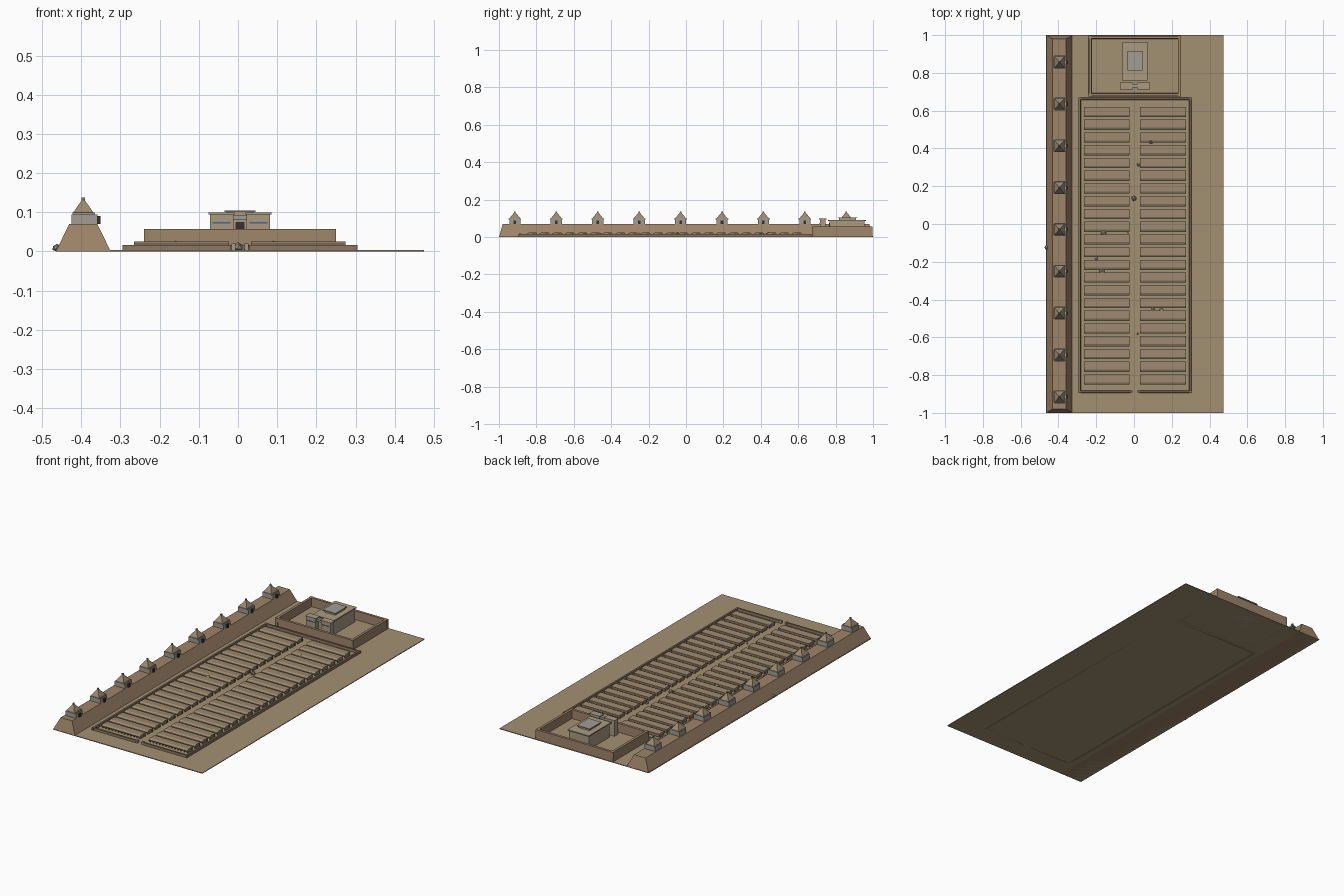
import bpy, bmesh, math, random
from mathutils import Vector

if "Cube" in bpy.data.objects:
    bpy.data.objects.remove(bpy.data.objects["Cube"])

random.seed(4)
XC = 0.005  # centre line of the compound


def material(name, r, g, b):
    m = bpy.data.materials.new(name)
    m.diffuse_color = (r, g, b, 1)
    m.use_nodes = True
    m.node_tree.nodes["Principled BSDF"].inputs["Base Color"].default_value = m.diffuse_color
    return m


SAND = material("sand", 0.36, 0.28, 0.17)
EARTH = material("rammed_earth", 0.34, 0.23, 0.14)
CLAY = material("dark_clay", 0.25, 0.17, 0.11)
ROOF = material("roof_clay", 0.33, 0.25, 0.16)
STONE = material("grey_stone", 0.36, 0.34, 0.29)
PALE = material("pale_plaster", 0.40, 0.33, 0.22)
DARK = material("dark_opening", 0.04, 0.03, 0.03)
BLUE = material("blue_tile", 0.06, 0.13, 0.32)


def add_box(bm, x0, x1, y0, y1, z0, z1, tx=0.0, ty=0.0):
    """Box whose top is inset by tx, ty."""
    lo = [bm.verts.new(p) for p in ((x0, y0, z0), (x1, y0, z0), (x1, y1, z0), (x0, y1, z0))]
    hi = [bm.verts.new(p) for p in ((x0 + tx, y0 + ty, z1), (x1 - tx, y0 + ty, z1),
                                    (x1 - tx, y1 - ty, z1), (x0 + tx, y1 - ty, z1))]
    bm.faces.new(lo[::-1])
    bm.faces.new(hi)
    for i in range(4):
        j = (i + 1) % 4
        bm.faces.new((lo[i], lo[j], hi[j], hi[i]))


def add_prism(bm, profile, x0, x1):
    """Extrude a (y, z) profile along x."""
    a = [bm.verts.new((x0, y, z)) for y, z in profile]
    b = [bm.verts.new((x1, y, z)) for y, z in profile]
    bm.faces.new(a[::-1])
    bm.faces.new(b)
    for i in range(len(a)):
        j = (i + 1) % len(a)
        bm.faces.new((a[i], a[j], b[j], b[i]))


def finish(bm, name, mat):
    bmesh.ops.recalc_face_normals(bm, faces=bm.faces)
    me = bpy.data.meshes.new(name)
    bm.to_mesh(me)
    bm.free()
    me.materials.append(mat)
    ob = bpy.data.objects.new(name, me)
    bpy.context.collection.objects.link(ob)
    return ob


def boxes(name, mat, items):
    bm = bmesh.new()
    for it in items:
        add_box(bm, *it)
    return finish(bm, name, mat)


# Ground slab
boxes("ground", SAND, [(-0.465, 0.475, -1, 1, 0, 0.004)])

# Long sloping rampart
boxes("rampart", EARTH, [(-0.465, -0.325, -1, 1, 0, 0.07, 0.034, 0.02)])

# Watchtowers along the rampart
TX = -0.395
bodies, caps, roofs, doors, finials = [], [], [], [], []
for i in range(9):
    y = -0.915 + i * 0.2215
    bodies.append((TX - 0.03, TX + 0.036, y - 0.03, y + 0.03, 0.069, 0.094))
    caps.append((TX - 0.027, TX + 0.03, y - 0.034, y + 0.034, 0.094, 0.099))
    roofs.append((TX - 0.026, TX + 0.026, y - 0.03, y + 0.03, 0.099, 0.132, 0.023, 0.027))
    finials.append((TX - 0.004, TX + 0.004, y - 0.004, y + 0.004, 0.131, 0.138))
    doors.append((TX + 0.03, TX + 0.044, y - 0.007, y + 0.007, 0.07, 0.09))
boxes("watchtower_body", STONE, bodies)
boxes("watchtower_cap", STONE, caps)
boxes("watchtower_roof", ROOF, roofs)
boxes("watchtower_finial", ROOF, finials)
boxes("watchtower_door", DARK, doors)


def wall_ring(name, mat, x0, x1, y0, y1, h, t, gap=0.0, batter=0.0):
    parts = [(x0, x0 + t, y0, y1, 0, h, batter, 0),
             (x1 - t, x1, y0, y1, 0, h, batter, 0),
             (x0, x1, y1 - t, y1, 0, h, 0, batter)]
    if gap:
        parts += [(x0, XC - gap, y0, y0 + t, 0, h, 0, batter),
                  (XC + gap, x1, y0, y0 + t, 0, h, 0, batter)]
    else:
        parts.append((x0, x1, y0, y0 + t, 0, h, 0, batter))
    return boxes(name, mat, parts)


# Low compound wall with a gate gap in front
wall_ring("compound_wall", CLAY, XC - 0.3, XC + 0.3, -0.895, 0.67, 0.017, 0.014, 0.023, 0.002)
boxes("compound_gate_post", STONE, [(XC + s * 0.017 - 0.005, XC + s * 0.017 + 0.005, -0.893, -0.881, 0, 0.02)
                                    for s in (-1, 1)])

# Two blocks of long low cell rows with lean-to roofs
bw, br, bd = bmesh.new(), bmesh.new(), bmesh.new()
for i in range(22):
    y = -0.85 + i * 0.0674
    for x0 in (XC - 0.27, XC + 0.028):
        x1 = x0 + 0.242
        add_box(bw, x0, x1, y + 0.042, y + 0.05, 0.003, 0.02)
        add_prism(br, [(y, 0.015), (y + 0.054, 0.02), (y + 0.054, 0.023), (y + 0.012, 0.025), (y, 0.019)], x0, x1)
        for k in range(13):
            xd = x0 + 0.002 + k * 0.0195
            add_box(bd, xd, xd + 0.004, y + 0.006, y + 0.043, 0.003, 0.017)
finish(bw, "cell_row_back_wall", CLAY)
finish(br, "cell_row_roof", ROOF)
finish(bd, "cell_divider", CLAY)

# Inner court: tall walls and floor
wall_ring("court_wall", EARTH, XC - 0.245, XC + 0.245, 0.675, 0.998, 0.057, 0.018, 0, 0.002)
boxes("court_floor", SAND, [(XC - 0.23, XC + 0.23, 0.69, 0.985, 0, 0.008)])

# Main hall with stepped flat roofs
boxes("hall_body", PALE, [(XC - 0.062, XC + 0.062, 0.768, 0.955, 0, 0.085)])
boxes("hall_roof", PALE, [(XC - 0.067, XC + 0.067, 0.76, 0.963, 0.085, 0.091)])
boxes("hall_upper_storey", PALE, [(XC - 0.034, XC + 0.034, 0.818, 0.91, 0.091, 0.101)])
boxes("hall_upper_roof", STONE, [(XC - 0.04, XC + 0.04, 0.812, 0.916, 0.101, 0.105)])

# Twin gate towers in front of the hall, with blue bands and a passage between
towers, tops, bands = [], [], []
for s in (-1, 1):
    c = XC + s * 0.047
    towers.append((c - 0.03, c + 0.03, 0.716, 0.746, 0, 0.094))
    tops.append((c - 0.033, c + 0.033, 0.712, 0.75, 0.094, 0.099))
    bands.append((c - 0.023, c + 0.023, 0.714, 0.717, 0.071, 0.075))
boxes("gate_tower", PALE, towers)
boxes("gate_tower_top", PALE, tops)
boxes("gate_blue_band", BLUE, bands)
boxes("gate_lintel", STONE, [(XC - 0.018, XC + 0.018, 0.722, 0.742, 0.08, 0.093)])
boxes("hall_door", DARK, [(XC - 0.012, XC + 0.012, 0.765, 0.77, 0.008, 0.075)])

# Scattered boulders (x, y, radius)
rocks = [(-0.175, 0.61, .009), (0.09, 0.44, .017), (0.19, 0.47, .015), (0.24, 0.40, .014),
         (0.025, 0.315, .011), (0.0, 0.135, .015), (-0.16, -0.045, .017), (0.21, -0.07, .015),
         (0.12, -0.135, .015), (-0.2, -0.185, .011), (-0.17, -0.25, .016), (0.10, -0.455, .013),
         (0.145, -0.46, .014), (0.165, -0.495, .011), (-0.09, -0.54, .015), (-0.463, -0.125, .012),
         (0.10, -0.035, .006), (-0.035, -0.045, .007), (0.02, -0.58, .006), (-0.09, -0.575, .006)]
bm = bmesh.new()
for x, y, r in rocks:
    res = bmesh.ops.create_icosphere(bm, subdivisions=1, radius=r)
    for v in res["verts"]:
        v.co = v.co * random.uniform(0.9, 1.05)
        v.co.z = max(v.co.z * 0.85 + r * 0.75, 0.0)
        v.co += Vector((x, y, 0.0))
finish(bm, "boulders", SAND)
